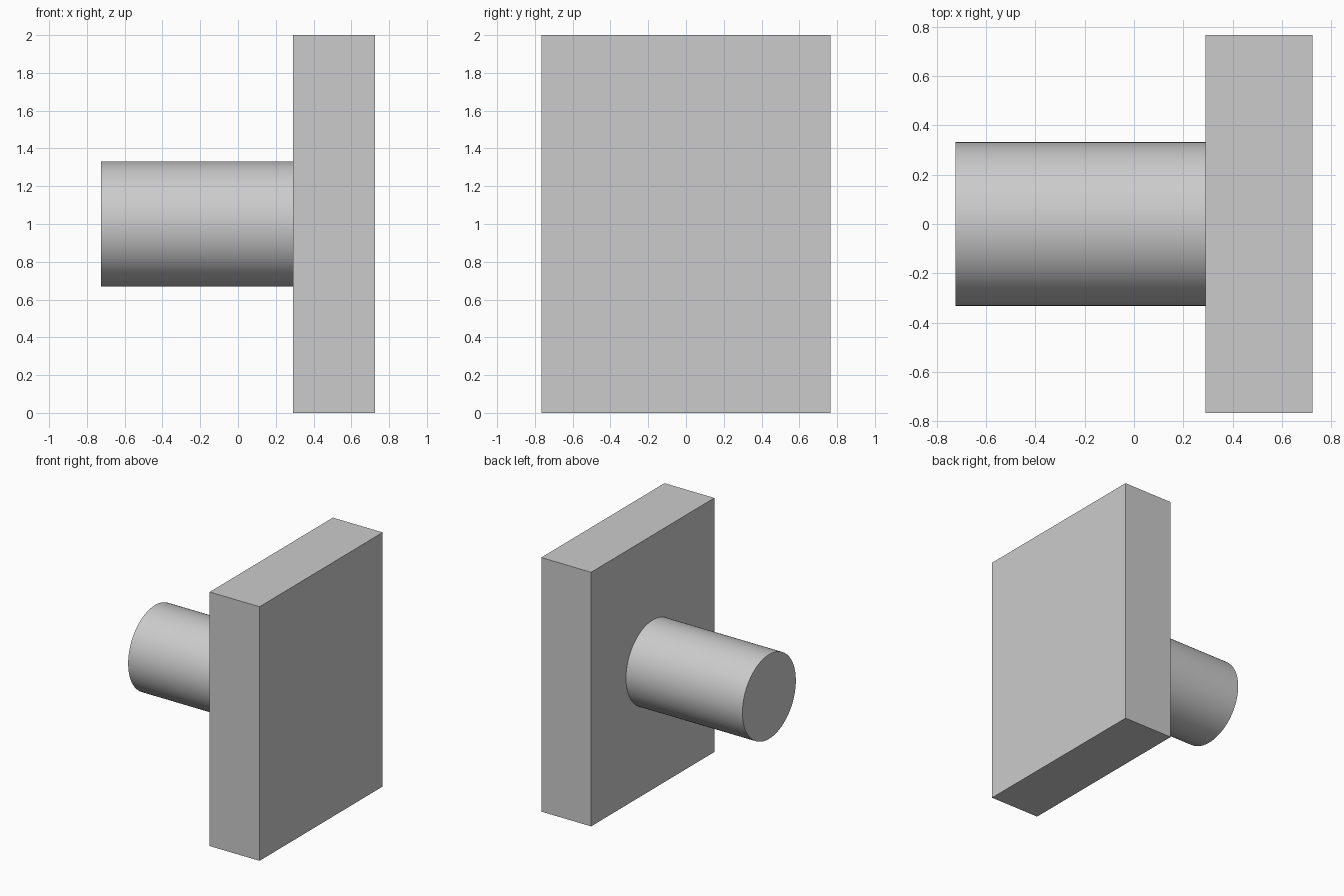
import bpy
import math

cube = bpy.data.objects.get("Cube")
if cube:
    bpy.data.objects.remove(cube, do_unlink=True)

# Plain grey finish shared by both parts
GREY = (0.6, 0.6, 0.6, 1.0)
grey = bpy.data.materials.new("light_grey")
grey.use_nodes = True
grey.diffuse_color = GREY
grey.node_tree.nodes["Principled BSDF"].inputs["Base Color"].default_value = GREY

LEFT, JOINT, RIGHT = -0.724, 0.29, 0.724
HEIGHT, WIDTH, RADIUS = 2.0, 1.532, 0.332


def finish(name):
    """Name the active object, apply its scale and give it the grey finish."""
    obj = bpy.context.object
    obj.name = name
    bpy.ops.object.transform_apply(location=False, rotation=True, scale=True)
    obj.data.materials.append(grey)
    return obj


# Upright rectangular plate
bpy.ops.mesh.primitive_cube_add(size=1, location=((JOINT + RIGHT) / 2, 0, HEIGHT / 2))
bpy.context.object.scale = (RIGHT - JOINT, WIDTH, HEIGHT)
finish("plate")

# Round peg standing out from the middle of the plate
bpy.ops.mesh.primitive_cylinder_add(
    vertices=96, radius=RADIUS, depth=JOINT - LEFT,
    location=((LEFT + JOINT) / 2, 0, HEIGHT / 2), rotation=(0, math.pi / 2, 0))
finish("peg")
bpy.ops.object.shade_smooth_by_angle(angle=math.radians(30))
